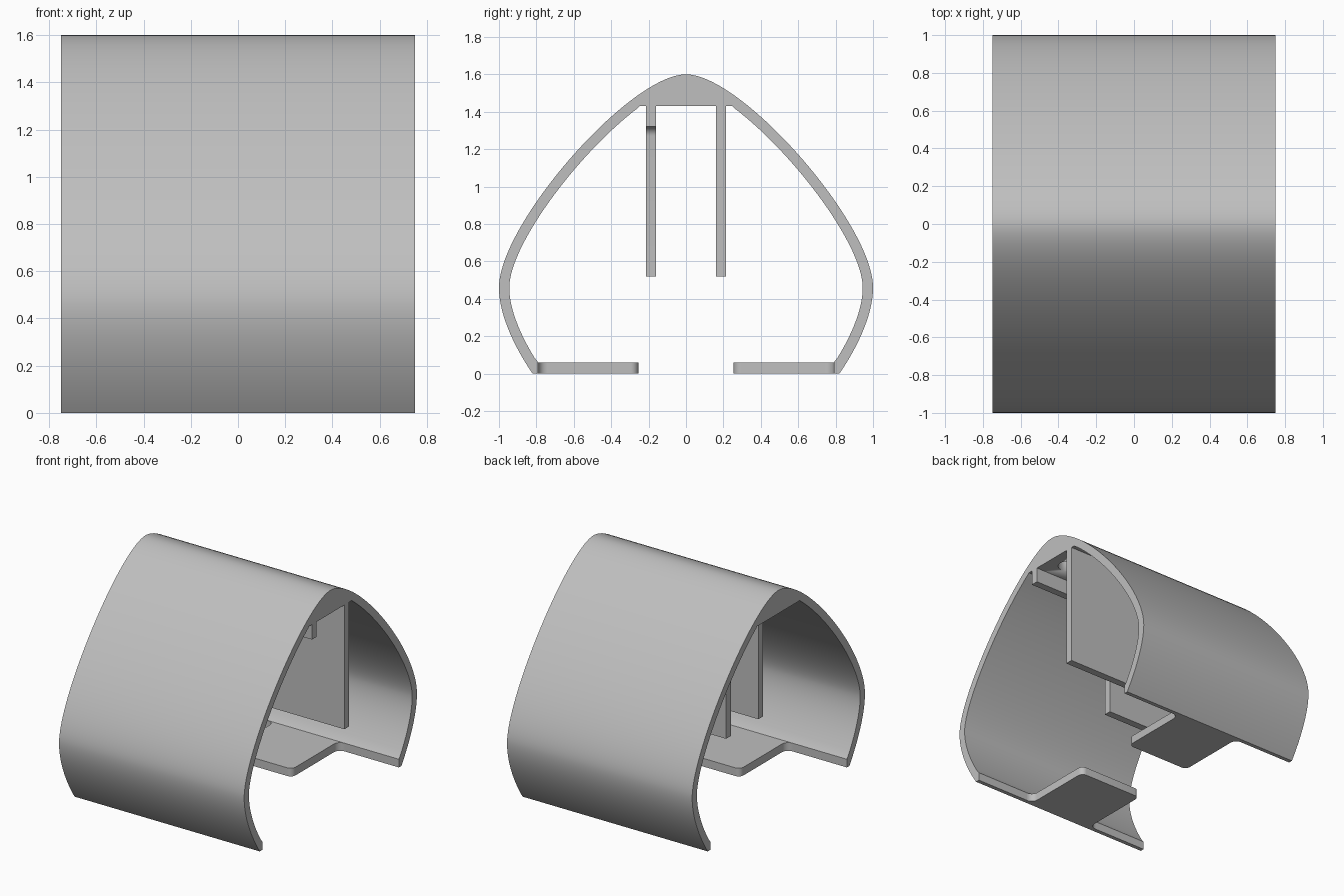
import bpy, bmesh, math
from mathutils import Vector
from mathutils.geometry import interpolate_bezier

cube = bpy.data.objects.get("Cube")
if cube:
    bpy.data.objects.remove(cube)

grey = bpy.data.materials.new("light_grey")
grey.use_nodes = True
grey.diffuse_color = (0.52, 0.52, 0.52, 1)
grey.node_tree.nodes["Principled BSDF"].inputs["Base Color"].default_value = grey.diffuse_color

HALF = 0.75    # half length of the shell
WALL = 0.055   # wall thickness
CEIL = 1.43    # underside of the solid ridge


def prism(name, outline, start, depth):
    """Extrude a closed 3D outline along a vector and shade it smooth by angle."""
    bm = bmesh.new()
    face = bm.faces.new([bm.verts.new(Vector(p) + Vector(start)) for p in outline])
    out = bmesh.ops.extrude_face_region(bm, geom=[face])
    verts = [v for v in out["geom"] if isinstance(v, bmesh.types.BMVert)]
    bmesh.ops.translate(bm, verts=verts, vec=depth)
    bmesh.ops.recalc_face_normals(bm, faces=bm.faces)
    mesh = bpy.data.meshes.new(name)
    bm.to_mesh(mesh)
    bm.free()
    obj = bpy.data.objects.new(name, mesh)
    bpy.context.collection.objects.link(obj)
    mesh.materials.append(grey)
    bpy.ops.object.select_all(action='DESELECT')
    obj.select_set(True)
    bpy.context.view_layer.objects.active = obj
    bpy.ops.object.shade_smooth_by_angle(angle=math.radians(30))
    return obj


def arc(cx, cy, r, a0, a1, n=8):
    """Points on an arc, angles in degrees."""
    angles = [math.radians(a0 + (a1 - a0) * i / n) for i in range(n + 1)]
    return [(cx + r * math.cos(a), cy + r * math.sin(a)) for a in angles]


# Outer half profile, from the ridge to the widest point and in to the foot
upper = interpolate_bezier(*map(Vector, [(0, 1.6), (0.3, 1.6), (1, 0.8), (1, 0.46)]), 40)
lower = interpolate_bezier(*map(Vector, [(1, 0.46), (1, 0.31), (0.91, 0.13), (0.82, 0)]), 16)
outer = [p.to_2d() for p in upper + lower[1:]]

# Inner half profile: offset by the wall, cut flat by the ridge and the foot
inner = []
for a, b, c in zip(outer, outer[1:], outer[2:]):
    t = (c - a).normalized()
    p = b + Vector((t.y, -t.x)) * WALL
    if 0.06 < p.y < CEIL:
        inner.append(p)
first = inner[0]
inner = [Vector((first.x - (CEIL - first.y), CEIL))] + inner
inner += [Vector((0.79, 0.06)), Vector((0.79, 0))]

half = outer + inner[::-1]
loop = half + [Vector((-p.x, p.y)) for p in half[::-1]][:-1]
shell = prism("shell", [(0, p.x, p.y) for p in loop], (-HALF, 0, 0), (2 * HALF, 0, 0))

# Blind screw hole in the underside of the ridge
cutter = prism("hole_cutter", [(x, y, 0) for x, y in arc(0.6, 0, 0.07, 0, 345, 23)],
               (0, 0, CEIL - 0.1), (0, 0, 0.2))
cutter.hide_render = True
cutter.hide_set(True)
hole = shell.modifiers.new("screw_hole", 'BOOLEAN')
hole.object = cutter
hole.solver = 'EXACT'

# Floor flaps with rounded tips and filleted roots
W, R, TIP, ROOT = 0.26, 0.05, 0.255, 0.79
side = [(W + R, ROOT)] + arc(W + R, ROOT - R, R, 90, 180) + arc(W - 0.04, TIP + 0.04, 0.04, 0, -90)
flap = side + [(-x, y) for x, y in side[::-1]]
for name, s in (("front_flap", -1), ("back_flap", 1)):
    prism(name, [(x, s * y, 0) for x, y in flap], (0, 0, 0), (0, 0, 0.06))

# Hanging plates: the back one is full, the front one is stepped up to a rail
LOW, END, STEP, RAIL, TOP = 0.52, -0.475, 0.085, 1.32, CEIL + 0.01
back = [(END, LOW), (HALF, LOW), (HALF, TOP), (END, TOP)]
front = [(END, LOW), (STEP, LOW)] + arc(STEP + R, RAIL - R, R, 180, 90)
front += [(HALF, RAIL), (HALF, TOP), (END, TOP)]
for name, pts, y in (("back_plate", back, 0.16), ("front_plate", front, -0.215)):
    prism(name, [(x, 0, z) for x, z in pts], (0, y, 0), (0, WALL, 0))
